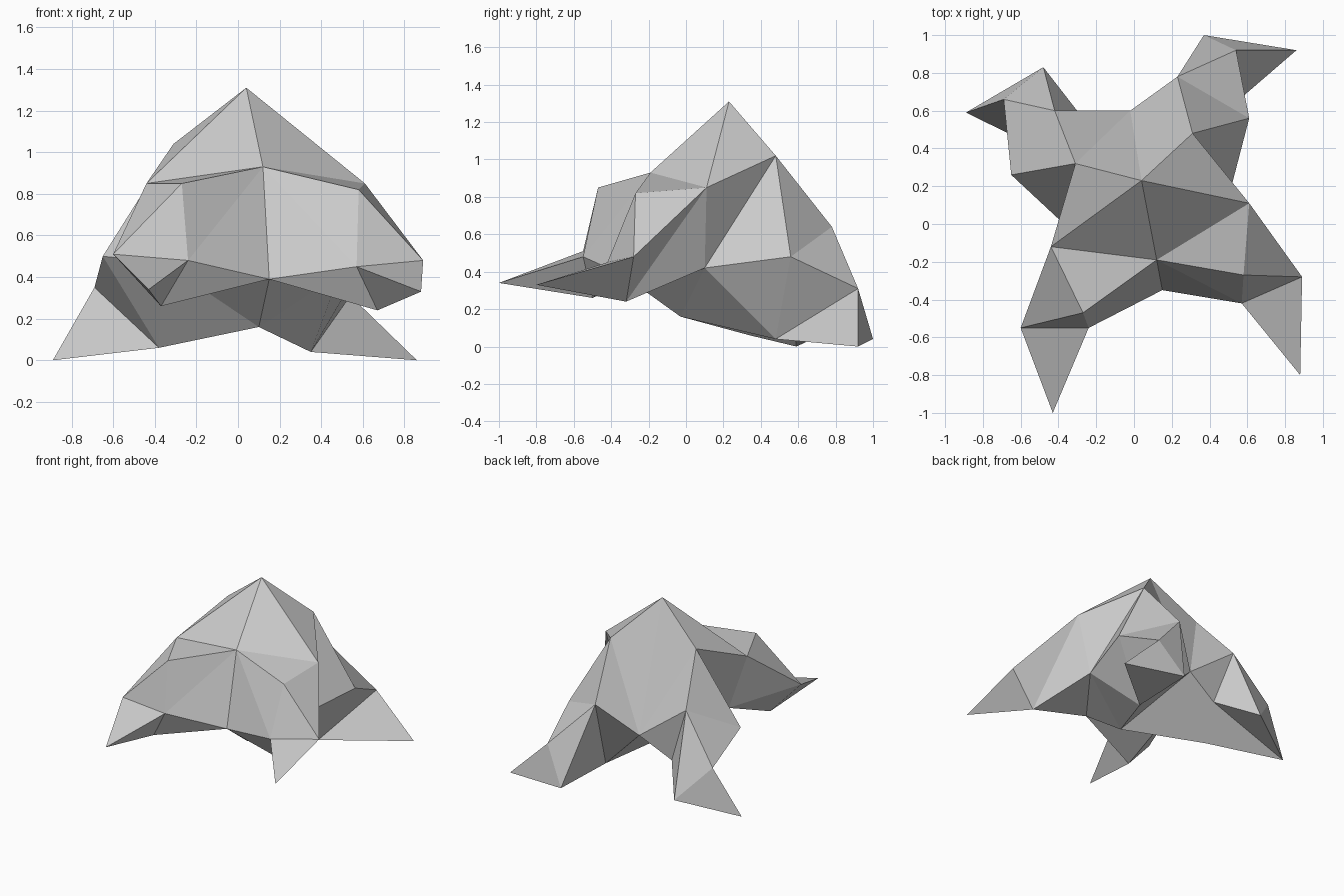
import bpy
import bmesh

if "Cube" in bpy.data.objects:
    bpy.data.objects.remove(bpy.data.objects["Cube"], do_unlink=True)

bm = bmesh.new()
points = {}


def add_points(**coords):
    """Add named corner points to the shared shell."""
    for name, co in coords.items():
        points[name] = bm.verts.new(co)


def face(*names):
    bm.faces.new([points[n] for n in names])


def strip(path):
    """Zigzag band of triangles along a path of corner names."""
    names = path.split()
    for tri in zip(names, names[1:], names[2:]):
        face(*tri)


def fan(hub, ring):
    """Closed cone of triangles from a hub to a ring of corners."""
    names = ring.split()
    for here, after in zip(names, names[1:] + names[:1]):
        face(hub, here, after)


# Body: domed back, belly, and the corners shared with the limbs
add_points(
    peak=(0.04, 0.23, 1.31),
    chest=(0.12, -0.19, 0.93),
    shoulder_l=(0.61, 0.11, 0.85),
    hip_l=(0.31, 0.48, 1.02),
    rump=(-0.02, 0.60, 0.40),
    hip_r=(-0.31, 0.32, 1.04),
    shoulder_r=(-0.44, -0.12, 0.85),
)
add_points(
    belly=(0.10, -0.03, 0.16),
    throat=(0.15, -0.35, 0.39),
    flank_l=(0.49, 0.10, 0.42),
    heel_l=(0.35, 0.48, 0.04),
    heel_r=(-0.38, 0.34, 0.06),
    flank_r=(-0.36, -0.01, 0.47),
)
fan("peak", "chest shoulder_l hip_l rump hip_r shoulder_r")
fan("belly", "throat flank_l heel_l rump heel_r flank_r")
face("shoulder_l", "hip_l", "flank_l")
face("shoulder_r", "hip_r", "flank_r")

# Front right limb with its claw
add_points(
    fr_top=(-0.27, -0.47, 0.85),
    fr_out=(-0.60, -0.55, 0.51),
    fr_in=(-0.24, -0.55, 0.48),
    fr_under=(-0.37, -0.50, 0.26),
    fr_tip=(-0.43, -1.0, 0.34),
)
strip("shoulder_r fr_top chest fr_in throat fr_under flank_r fr_out shoulder_r fr_top")
face("fr_top", "fr_out", "fr_in")
fan("fr_tip", "fr_out fr_in fr_under")

# Front left limb with its claw
add_points(
    fl_top=(0.58, -0.27, 0.82),
    fl_out=(0.89, -0.28, 0.48),
    fl_in=(0.57, -0.42, 0.45),
    fl_under=(0.67, -0.32, 0.24),
    fl_tip=(0.88, -0.80, 0.33),
)
strip("shoulder_l fl_top chest fl_in throat fl_under flank_l")
strip("flank_l fl_under shoulder_l fl_out fl_top fl_in")
fan("fl_tip", "fl_out fl_in fl_under")

# Back left limb with its claw
add_points(
    bl_top=(0.23, 0.78, 0.64),
    bl_out=(0.61, 0.56, 0.48),
    bl_knee=(0.54, 0.92, 0.31),
    bl_foot=(0.37, 1.0, 0.04),
    bl_tip=(0.86, 0.92, 0),
)
strip("rump hip_l bl_top bl_out bl_knee")
strip("hip_l flank_l bl_out heel_l bl_knee")
strip("rump heel_l bl_top bl_foot bl_knee")
fan("bl_tip", "bl_knee bl_foot heel_l")

# Back right limb with its claw
add_points(
    br_top=(-0.42, 0.60, 0.70),
    br_out=(-0.65, 0.26, 0.50),
    br_knee=(-0.69, 0.66, 0.35),
    br_foot=(-0.48, 0.83, 0.11),
    br_in=(-0.27, 0.56, 0.26),
    br_tip=(-0.89, 0.59, 0),
)
strip("rump hip_r br_top br_out br_knee")
strip("hip_r flank_r br_out heel_r br_knee")
strip("heel_r rump br_in br_top br_foot br_knee")
fan("br_tip", "br_knee br_foot br_in heel_r")

# Turn all faces outward and make the flat-shaded object
bmesh.ops.recalc_face_normals(bm, faces=bm.faces[:])
mesh = bpy.data.meshes.new("faceted_body")
bm.to_mesh(mesh)
bm.free()
body = bpy.data.objects.new("faceted_body_with_four_limbs", mesh)
bpy.context.collection.objects.link(body)

# Plain grey surface
grey = bpy.data.materials.new("light_grey")
grey.use_nodes = True
color = (0.6, 0.6, 0.6, 1)
grey.diffuse_color = color
for node in grey.node_tree.nodes:
    if node.type == "BSDF_PRINCIPLED":
        node.inputs["Base Color"].default_value = color
mesh.materials.append(grey)
